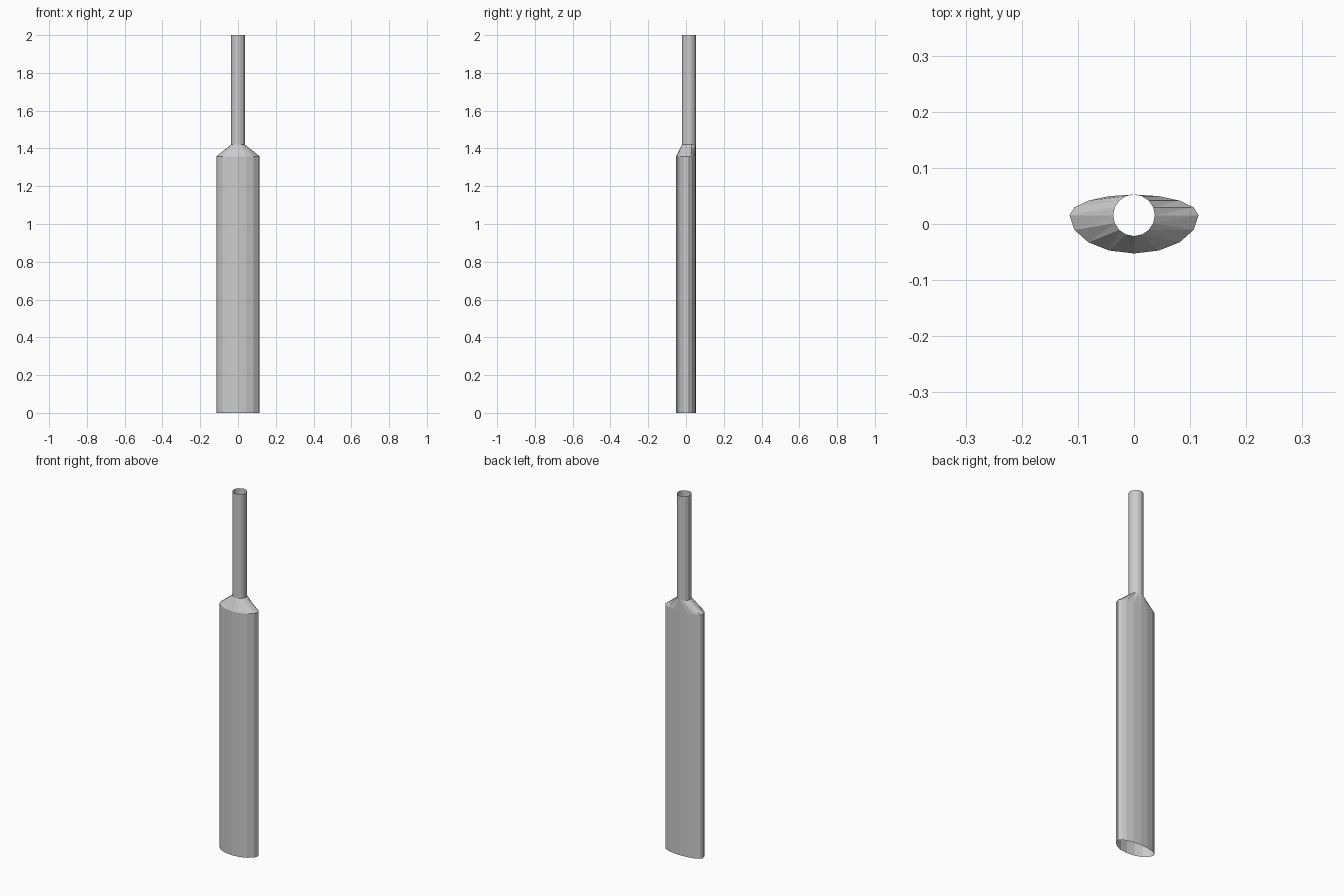
import bpy, bmesh
from math import sin, cos, pi

if "Cube" in bpy.data.objects:
    bpy.data.objects.remove(bpy.data.objects["Cube"])

SIDES = 16
Y0 = 0.0155        # axis of handle and widest line of blade
R = 0.037          # handle radius, also depth of the blade back
FRONT = 0.068      # depth of the blade front
WIDTH = 0.115      # half width of the blade


def ring(bm, z, rx, back, front):
    """Oval ring with different depth at the back and the front."""
    verts = []
    for i in range(SIDES):
        a = 2 * pi * i / SIDES
        ry = back if sin(a) > 0 else front
        verts.append(bm.verts.new((rx * cos(a), Y0 + ry * sin(a), z)))
    return verts


def bridge(bm, low, high, split=False):
    """Join two rings; split makes the twisted shoulder quads triangles."""
    for i in range(SIDES):
        j = (i + 1) % SIDES
        if split:
            bm.faces.new((low[i], low[j], high[i]))
            bm.faces.new((low[j], high[j], high[i]))
        else:
            bm.faces.new((low[i], low[j], high[j], high[i]))


# Open-ended shell: blade, shoulder, round handle
bm = bmesh.new()
blade_end = ring(bm, 0.0, WIDTH, R, FRONT)
blade_top = ring(bm, 1.358, WIDTH, R, FRONT)
handle_base = ring(bm, 1.42, R, R, R)
handle_top = ring(bm, 2.0, R, R, R)
bridge(bm, blade_end, blade_top)
bridge(bm, blade_top, handle_base, split=True)
bridge(bm, handle_base, handle_top)

mesh = bpy.data.meshes.new("bat")
bm.to_mesh(mesh)
bm.free()
bpy.context.collection.objects.link(bpy.data.objects.new("bat", mesh))
